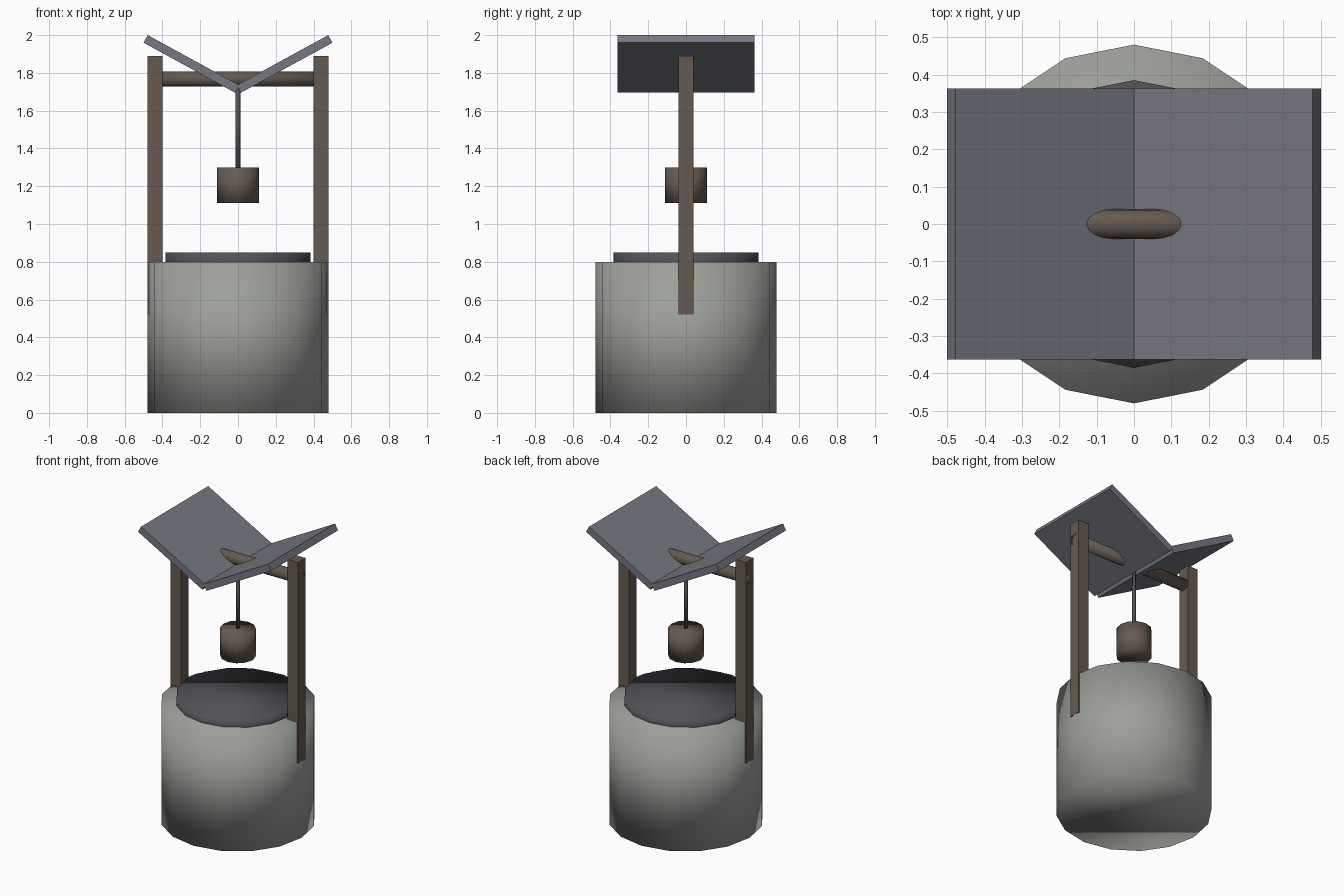
import bpy
from math import pi

if "Cube" in bpy.data.objects:
    bpy.data.objects.remove(bpy.data.objects["Cube"])


def material(name, rgb):
    m = bpy.data.materials.new(name)
    m.diffuse_color = (*rgb, 1)
    m.use_nodes = True
    m.node_tree.nodes["Principled BSDF"].inputs["Base Color"].default_value = m.diffuse_color
    return m


STONE = material("stone", (0.34, 0.35, 0.32))
WOOD = material("wood", (0.135, 0.102, 0.08))
SLATE = material("slate", (0.18, 0.187, 0.225))
DARK = material("dark", (0.085, 0.083, 0.095))


def finish(name, mat):
    ob = bpy.context.object
    ob.name = name
    ob.data.materials.append(mat)
    return ob


def cylinder(name, mat, radius, z0, z1, sides=16):
    """Upright, fully smooth-shaded cylinder between two heights."""
    bpy.ops.mesh.primitive_cylinder_add(vertices=sides, radius=radius, depth=z1 - z0,
                                        location=(0, 0, (z0 + z1) / 2))
    bpy.ops.object.shade_smooth()
    return finish(name, mat)


def box(name, mat, size, loc, tilt=0):
    """Flat-faced box, tilted about the y axis."""
    bpy.ops.mesh.primitive_cube_add(size=1, location=loc, rotation=(0, tilt, 0))
    ob = finish(name, mat)
    ob.scale = size
    return ob


# Stone well wall and the dark opening on top
cylinder("well_wall", STONE, 0.48, 0, 0.80)
cylinder("well_opening", DARK, 0.385, 0.75, 0.85)

# Posts and V-shaped roof panels, mirrored left and right
for side, s in (("left", -1), ("right", 1)):
    box(side + "_post", WOOD, (0.08, 0.08, 1.37), (s * 0.44, 0, 1.205))
    box(side + "_roof_panel", SLATE, (0.552, 0.724, 0.046), (s * 0.2468, 0, 1.8475), -s * 0.5)

# Crossbar between the posts
bar = cylinder("crossbar", WOOD, 0.04, -0.48, 0.48)
bar.rotation_euler = (0, pi / 2, 0)
bar.location = (0, 0, 1.768)

# Rope and hanging bucket
cylinder("rope", DARK, 0.012, 1.25, 1.75, 8)
cylinder("bucket", WOOD, 0.11, 1.11, 1.30, 12)
